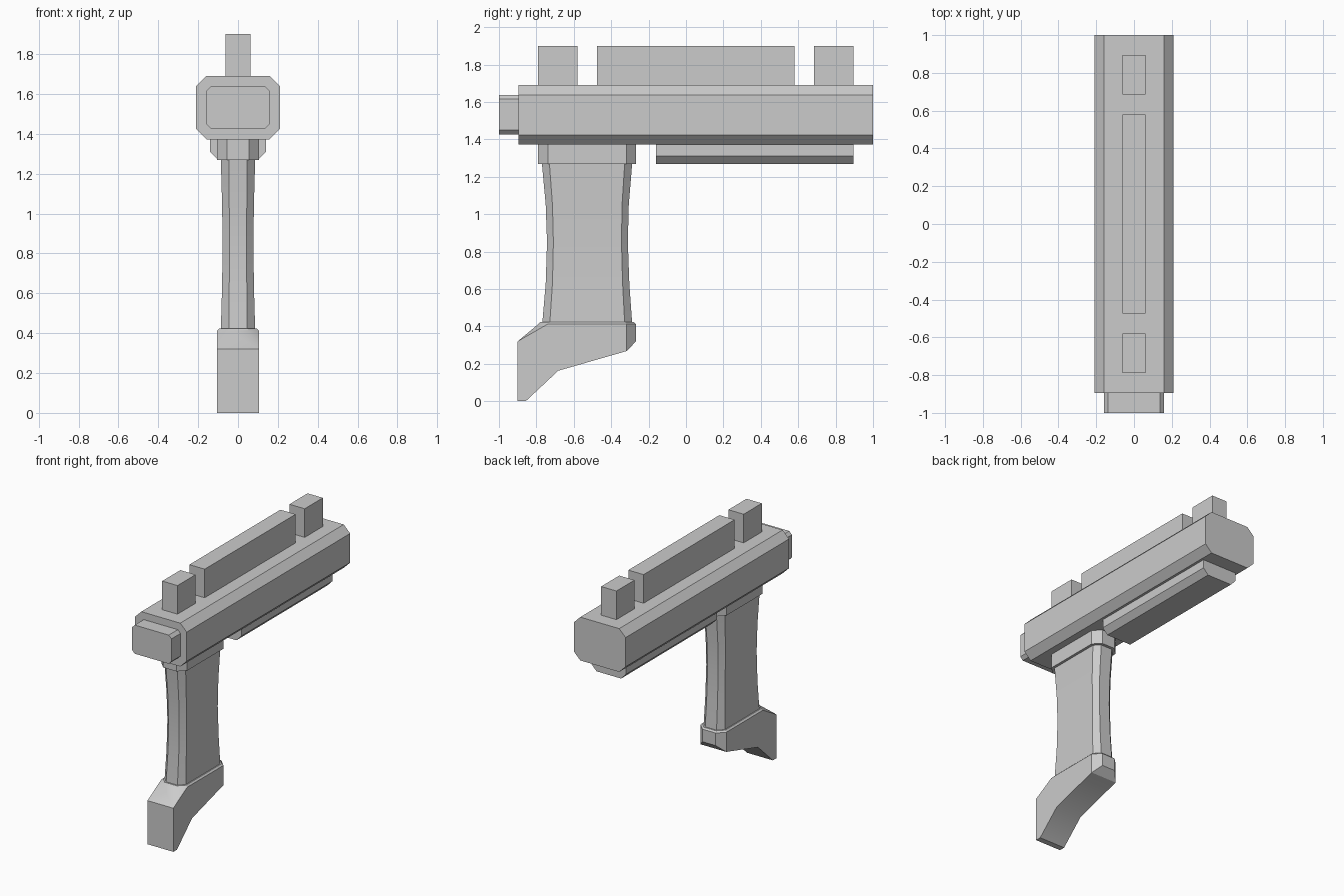
import bpy, bmesh

cube = bpy.data.objects.get("Cube")
if cube:
    bpy.data.objects.remove(cube, do_unlink=True)

grey = bpy.data.materials.new("light_grey")
grey.use_nodes = True
grey.diffuse_color = (0.6, 0.6, 0.6, 1)
grey.node_tree.nodes["Principled BSDF"].inputs["Base Color"].default_value = (0.6, 0.6, 0.6, 1)


def finish(name, bm):
    bmesh.ops.recalc_face_normals(bm, faces=bm.faces[:])
    mesh = bpy.data.meshes.new(name)
    bm.to_mesh(mesh)
    bm.free()
    mesh.materials.append(grey)
    obj = bpy.data.objects.new(name, mesh)
    bpy.context.collection.objects.link(obj)
    bpy.ops.object.select_all(action="DESELECT")
    obj.select_set(True)
    bpy.context.view_layer.objects.active = obj
    bpy.ops.object.shade_smooth_by_angle(angle=0.5)
    return obj


def octagon(u0, u1, v0, v1, c):
    """Rectangle with cut corners."""
    return [(u0 + c, v0), (u1 - c, v0), (u1, v0 + c), (u1, v1 - c),
            (u1 - c, v1), (u0 + c, v1), (u0, v1 - c), (u0, v0 + c)]


def loft(name, rings):
    bm = bmesh.new()
    loops = [[bm.verts.new(p) for p in ring] for ring in rings]
    n = len(loops[0])
    for a, b in zip(loops, loops[1:]):
        for i in range(n):
            j = (i + 1) % n
            bm.faces.new((a[i], a[j], b[j], b[i]))
    bm.faces.new(loops[0])
    bm.faces.new(loops[-1])
    return finish(name, bm)


def along_y(name, section, y0, y1):
    return loft(name, [[(x, y, z) for x, z in section] for y in (y0, y1)])


def across_z(name, levels):
    """Loft upright from levels of (z, half width, front, back, corner cut)."""
    return loft(name, [[(x, y, z) for x, y in octagon(-w, w, f, b, c)]
                       for z, w, f, b, c in levels])


# Body and muzzle
along_y("body", octagon(-0.21, 0.21, 1.372, 1.69, 0.052), -0.895, 1.0)
along_y("muzzle", octagon(-0.16, 0.16, 1.427, 1.637, 0.022), -1.0, -0.895)

# Blocks on top
for name, y0, y1 in (("front_sight", -0.79, -0.58), ("top_rail", -0.475, 0.58),
                     ("rear_sight", 0.685, 0.895)):
    along_y(name, [(-0.062, 1.69), (0.062, 1.69), (0.062, 1.9), (-0.062, 1.9)], y0, y1)

# Rail below the body
along_y("lower_rail", [(-0.14, 1.372), (-0.14, 1.31), (-0.1, 1.268),
                       (0.1, 1.268), (0.14, 1.31), (0.14, 1.372)], -0.16, 0.895)

# Collar and waisted grip
across_z("grip_collar", [(1.268, 0.105, -0.79, -0.267, 0.051),
                         (1.372, 0.105, -0.79, -0.267, 0.051)])
across_z("grip", [(0.42, 0.086, -0.768, -0.288, 0.04),
                  (0.63, 0.08, -0.75, -0.303, 0.036),
                  (0.85, 0.077, -0.743, -0.311, 0.034),
                  (1.05, 0.08, -0.75, -0.306, 0.036),
                  (1.268, 0.086, -0.77, -0.288, 0.04)])

# Foot with a forward spur: one half listed, then mirrored
half = [(0.105, -0.9, 0.32), (0.105, -0.9, 0), (0.105, -0.857, 0), (0.105, -0.683, 0.163),
        (0.105, -0.318, 0.268), (0.105, -0.318, 0.412), (0.105, -0.74, 0.412),
        (0.054, -0.79, 0.412), (0.054, -0.267, 0.412), (0.054, -0.267, 0.32)]
bm = bmesh.new()
left = [bm.verts.new(p) for p in half]
right = [bm.verts.new((-x, y, z)) for x, y, z in half]
for side in (left, right):
    for face in (range(7), (0, 6, 7), (4, 5, 8, 9)):
        bm.faces.new([side[i] for i in face])
for i, j in ((0, 1), (1, 2), (2, 3), (3, 4), (0, 7), (8, 9), (4, 9)):
    bm.faces.new((left[i], left[j], right[j], right[i]))
top = bm.faces.new([left[i] for i in (7, 6, 5, 8)] + [right[i] for i in (8, 5, 6, 7)])
bmesh.ops.recalc_face_normals(bm, faces=bm.faces[:])
bmesh.ops.inset_region(bm, faces=[top], thickness=0.012, depth=0.011)
finish("foot", bm)
